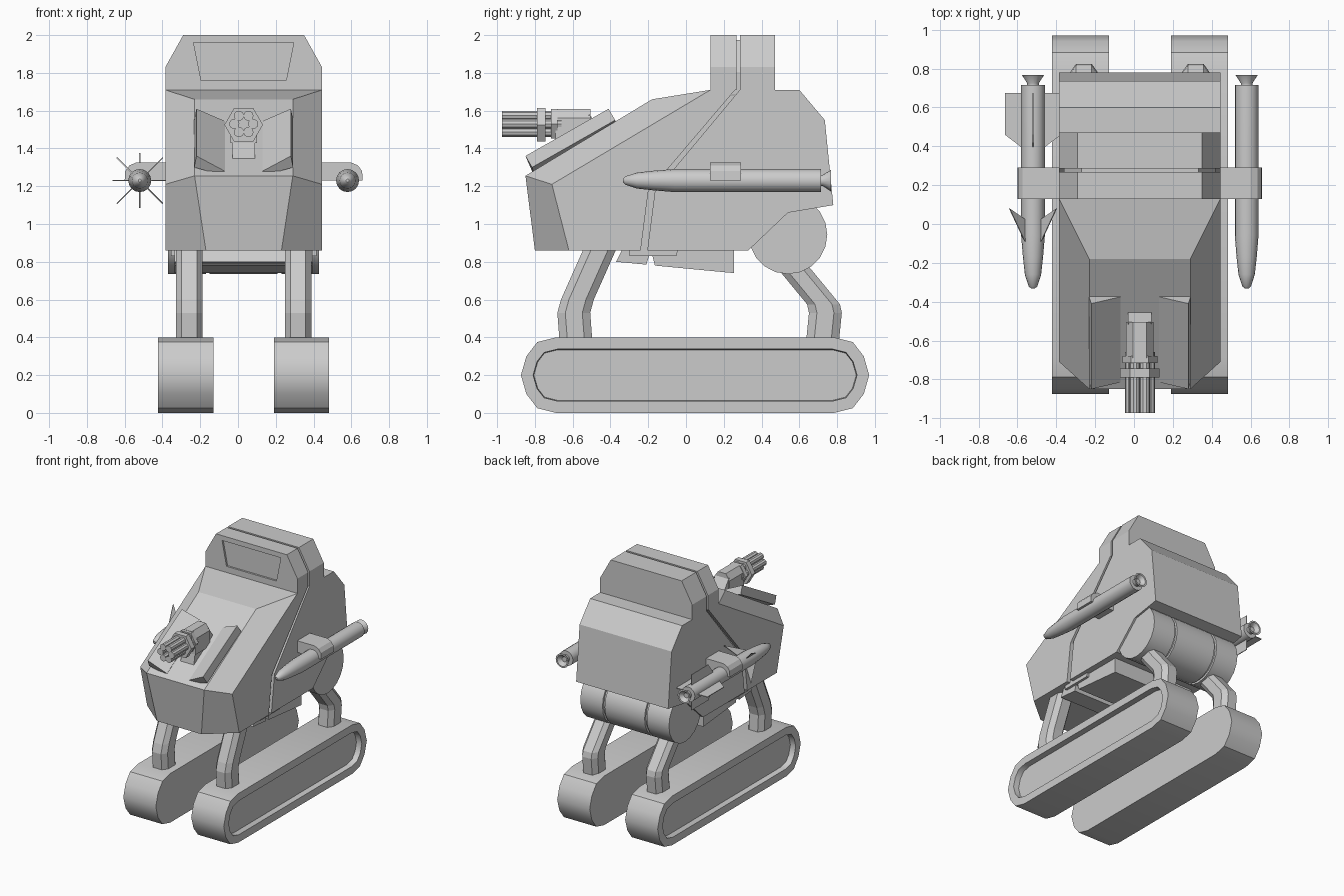
import bpy, bmesh
from math import sin, cos, pi, radians
from mathutils import Vector

if "Cube" in bpy.data.objects:
    bpy.data.objects.remove(bpy.data.objects["Cube"])

CX = 0.03  # the body's symmetry plane


def mesh(name, verts, faces, smooth=False):
    me = bpy.data.meshes.new(name)
    me.from_pydata([(x + CX, y, z) for x, y, z in verts], [], faces)
    bm = bmesh.new()
    bm.from_mesh(me)
    bmesh.ops.recalc_face_normals(bm, faces=bm.faces)
    bm.to_mesh(me)
    bm.free()
    ob = bpy.data.objects.new(name, me)
    bpy.context.collection.objects.link(ob)
    if smooth:
        bpy.ops.object.select_all(action='DESELECT')
        ob.select_set(True)
        bpy.context.view_layer.objects.active = ob
        bpy.ops.object.shade_smooth_by_angle(angle=radians(35))
    return ob


def loft(name, rings, smooth=False):
    n, m = len(rings[0]), len(rings)
    faces = [(r * n + i, r * n + (i + 1) % n, (r + 1) * n + (i + 1) % n, (r + 1) * n + i)
             for r in range(m - 1) for i in range(n)]
    faces += [tuple(range(n)), tuple(range((m - 1) * n, m * n))]
    return mesh(name, [v for ring in rings for v in ring], faces, smooth)


def side_prism(name, yz, x0, x1, smooth=False):
    return loft(name, [[(x, y, z) for y, z in yz] for x in (x0, x1)], smooth)


def front_prism(name, xz, y0, y1, smooth=False):
    return loft(name, [[(x, y, z) for x, z in xz] for y in (y0, y1)], smooth)


def lathe(name, prof, n, a, b, axis='Y', smooth=True):
    """prof = (axial, radius); centre a,b = (x,z) for Y, (y,z) for X."""
    rings = []
    for t, r in prof:
        c = [(a + r * cos(2 * pi * i / n), b + r * sin(2 * pi * i / n)) for i in range(n)]
        rings.append([(u, t, v) if axis == 'Y' else (t, u, v) for u, v in c])
    return loft(name, rings, smooth)


# Faceted front hull
half = [(.26, -.85, 1.255), (.26, -.18, 1.66), (.415, .13, 1.71), (.415, .26, 1.71), (.415, -.20, 1.17),
        (.415, -.24, .86), (.415, -.62, .86), (.20, -.80, .86), (.415, -.71, 1.21)]
side = [(0, 1, 2, 8), (0, 8, 6, 7), (8, 2, 3, 4, 5, 6)]
faces = side + [tuple(i + 9 for i in f) for f in side]
faces += [(a, b, b + 9, a + 9) for a, b in ((0, 1), (1, 2), (2, 3), (3, 4), (4, 5), (7, 0))]
faces.append((5, 6, 7, 16, 15, 14))
mesh("front_hull", half + [(-x, y, z) for x, y, z in half], faces)

# Rear hull, and the core seen in the seam between the halves
side_prism("rear_hull", [(.285, 1.71), (.60, 1.71), (.735, 1.55), (.78, 1.10), (.54, 1.06), (.33, .86),
                         (-.205, .86), (-.165, 1.17)], -.415, .415)
side_prism("seam_core", [(.2, 1.68), (.36, 1.68), (0, 1.1), (-.05, .83), (-.3, .83), (-.3, 1.15)], -.385, .385)

# Head in two slices with a recessed window
head = [(-.415, 1.71), (-.415, 1.83), (-.32, 2), (.32, 2), (.415, 1.83), (.415, 1.71)]
front_head = front_prism("front_head", head, .13, .268)
front_prism("rear_head", head, .285, .47)
front_prism("head_core", [(x * .94, z - .025) for x, z in head], .2, .35)
cutter = front_prism("window_cutter", [(-.265, 1.96), (.265, 1.96), (.225, 1.76), (-.225, 1.76)], .08, .145)
cutter.hide_render = True
cutter.hide_viewport = True
mod = front_head.modifiers.new("window", 'BOOLEAN')
mod.object = cutter
mod.solver = 'EXACT'

# Belly blocks
side_prism("front_belly", [(-.33, .88), (-.37, .80), (-.21, .785), (-.18, .88)], -.365, .365)
side_prism("rear_belly", [(-.19, .88), (-.165, .78), (.255, .74), (.255, .88)], -.365, .365)

# Rear drum with two grooves
R, G = .208, .19
lathe("rear_drum", [(-.40, R), (-.20, R), (-.20, G), (-.18, G), (-.18, R),
                    (.18, R), (.18, G), (.20, G), (.20, R), (.40, R)], 20, .54, .943, 'X')

# Tracks and legs on both sides
end = [(.735, .0), (.835, .025), (.893, .10), (.922, .20), (.893, .30), (.835, .375), (.735, .40)]
track_profile = [(.048 + y, z) for y, z in end] + [(.048 - y, z) for y, z in reversed(end)]
front_path = [(-.41, .97), (-.575, .60), (-.594, .53), (-.582, .37)]
rear_path = [(.46, .90), (.728, .575), (.738, .53), (.722, .37)]
octagon = [(-.07, -.045), (-.04, -.087), (.04, -.087), (.07, -.045),
           (.07, .045), (.04, .087), (-.04, .087), (-.07, .045)]
for s, label in ((-1, "left"), (1, "right")):
    track = side_prism(label + "_track", track_profile, s * .16, s * .453, True)
    bm = bmesh.new()
    bm.from_mesh(track.data)
    outer = [max(bm.faces, key=lambda f: s * f.calc_center_median().x)]
    bmesh.ops.inset_individual(bm, faces=outer, thickness=.062, use_even_offset=True)
    bmesh.ops.inset_individual(bm, faces=outer, thickness=.004, depth=-.045, use_even_offset=True)
    bm.to_mesh(track.data)
    bm.free()
    for end_name, path in (("front", front_path), ("rear", rear_path)):
        loft(f"{label}_{end_name}_leg",
             [[(s * .288 + u, y + v, z) for u, v in octagon] for y, z in path])

    # Pylon and missile
    arm = [(.38, 1.325), (.57, 1.325), (.605, 1.31), (.627, 1.28), (.63, 1.23), (.38, 1.23)]
    front_prism(label + "_pylon", [(s * x, z) for x, z in arm], .128, .292)
    lathe(label + "_missile", [(-.333, .008), (-.322, .022), (-.26, .042), (-.17, .052), (-.06, .061), (.715, .061),
                               (.715, .03), (.725, .03), (.768, .058), (.768, .045), (.74, .02)], 16, s * .55, 1.23)

    # Open door leaning outward beside the gun
    n = Vector((0, -.52, .854))
    corners = [Vector(p) for p in ((s * .10, -.815, 1.28), (s * .10, -.375, 1.545),
                                   (s * .25, -.41, 1.61), (s * .25, -.85, 1.36))]
    thick = Vector((s * .012, .035, -.06))
    loft(label + "_gun_door", [corners, [c + thick * (1 if i > 1 else .4) for i, c in enumerate(corners)]])

# Fins on the left missile: swept front set on diagonals, rear set upright
front_fin = [(.04, -.12), (.172, .08), (.05, 0.02)]
rear_fin = [(.04, .38), (.145, .46), (.145, .675), (.04, .675)]
for k in range(4):
    for name, fin, ang in (("front_fin", front_fin, pi / 4), ("rear_fin", rear_fin, 0)):
        a = ang + k * pi / 2
        d, t = Vector((cos(a), 0, sin(a))), Vector((-sin(a), 0, cos(a))) * .003
        base = Vector((-.55, 0, 1.23))
        loft(name, [[base + d * r + Vector((0, y, 0)) + t * q for r, y in fin] for q in (-1, 1)])

# Rotary gun
for k in range(6):
    a = k * pi / 3
    lathe("gun_barrel", [(-.973, .027), (-.66, .027)], 10, .05 * cos(a), 1.53 + .05 * sin(a))
lathe("barrel_ring", [(-.79, .102), (-.745, .102)], 6, 0, 1.525, smooth=False)
lathe("barrel_collar", [(-.715, .09), (-.68, .09)], 6, 0, 1.53, smooth=False)
front_prism("gun_body", [(-.07, 1.43), (-.07, 1.56), (-.035, 1.61), (.035, 1.61), (.07, 1.56), (.07, 1.43)],
            -.69, -.505)
side_prism("gun_mount", [(-.68, 1.45), (-.70, 1.33), (-.5, 1.43), (-.455, 1.5), (-.51, 1.58)], -.06, .06)
